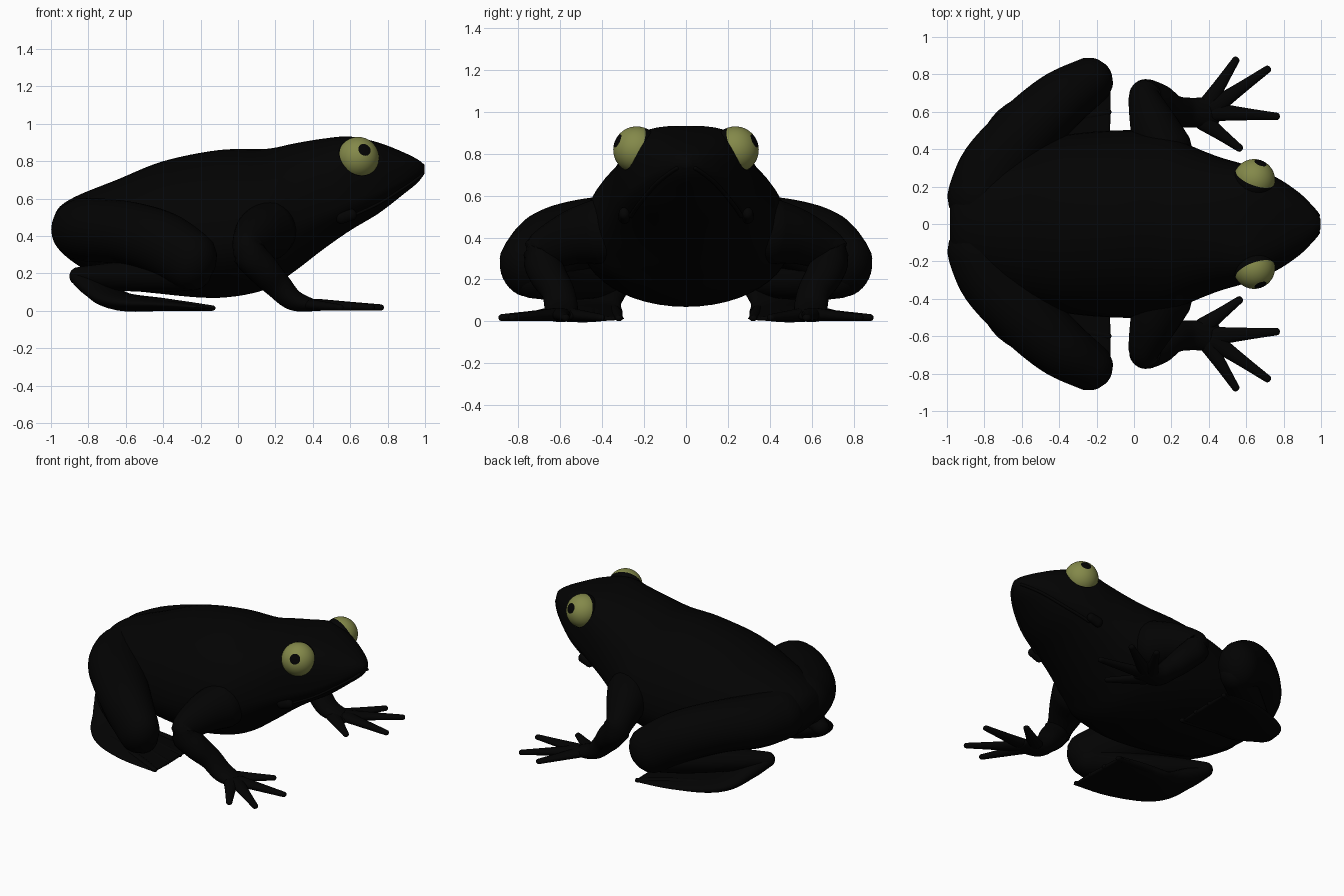
import bpy
import bmesh
import math
from mathutils import Vector

default_cube = bpy.data.objects.get("Cube")
if default_cube:
    bpy.data.objects.remove(default_cube, do_unlink=True)

SIDES = 28
UP = Vector((0, 0, 1))


def make_material(name, color):
    material = bpy.data.materials.new(name)
    material.use_nodes = True
    material.diffuse_color = color
    material.node_tree.nodes["Principled BSDF"].inputs["Base Color"].default_value = color
    return material


SKIN = make_material("black skin", (0.0008, 0.0008, 0.0008, 1))
IRIS = make_material("olive iris", (0.23, 0.25, 0.068, 1))


def add_object(name, bm, materials):
    """Turn a bmesh into a smooth shaded object."""
    bmesh.ops.recalc_face_normals(bm, faces=bm.faces)
    for face in bm.faces:
        face.smooth = True
    mesh = bpy.data.meshes.new(name)
    bm.to_mesh(mesh)
    bm.free()
    for material in materials:
        mesh.materials.append(material)
    obj = bpy.data.objects.new(name, mesh)
    bpy.context.collection.objects.link(obj)
    return obj


def spline(stations, steps):
    """Interpolate rows of values smoothly."""
    rows = [Vector(s) for s in stations]
    result = []
    for i in range(len(rows) - 1):
        a, b = rows[max(i - 1, 0)], rows[i]
        c, d = rows[i + 1], rows[min(i + 2, len(rows) - 1)]
        for k in range(steps):
            t = k / steps
            result.append(b + (c - a) * (t / 2)
                          + (a * 2 - b * 5 + c * 4 - d) * (t * t / 2)
                          + (b * 3 - a - c * 3 + d) * (t ** 3 / 2))
    return result + [rows[-1]]


def skin(name, rings):
    """Join rings of points into a closed surface."""
    bm = bmesh.new()
    loops = [[bm.verts.new(p) for p in ring] for ring in rings]
    for a, b in zip(loops, loops[1:]):
        for i in range(len(a)):
            j = (i + 1) % len(a)
            bm.faces.new((a[i], a[j], b[j], b[i]))
    bm.faces.new(loops[0])
    bm.faces.new(loops[-1])
    return add_object(name, bm, [SKIN])


def limb(name, stations, side=1, steps=6):
    """Round-ended tube; each station is x, y, z, side radius, upright radius."""
    rows = [(Vector((r[0], r[1] * side, r[2])), r[3], r[4])
            for r in spline(stations, steps)]
    frames = []
    for i, (point, wide, tall) in enumerate(rows):
        along = (rows[min(i + 1, len(rows) - 1)][0] - rows[max(i - 1, 0)][0]).normalized()
        across = along.cross(UP).normalized()
        frames.append((point, wide, tall, along, across, across.cross(along)))

    def cap(frame, sign):
        point, wide, tall, along, across, upright = frame
        angles = [math.radians(a) for a in (20, 40, 60, 78)]
        return [(point + along * (sign * min(wide, tall) * math.sin(a)),
                 wide * math.cos(a), tall * math.cos(a), along, across, upright)
                for a in angles]

    frames = cap(frames[0], -1)[::-1] + frames + cap(frames[-1], 1)
    rings = []
    for point, wide, tall, _, across, upright in frames:
        turns = [math.tau * k / SIDES for k in range(SIDES)]
        rings.append([point + across * (wide * math.cos(t)) + upright * (tall * math.sin(t))
                      for t in turns])
    return skin(name, rings)


# Body and head: x, belly z, widest z, back z, half width, upper roundness
BODY = spline([
    (-0.985, 0.38, 0.44, 0.50, 0.10, 2),
    (-0.95, 0.32, 0.43, 0.56, 0.20, 2),
    (-0.85, 0.24, 0.41, 0.62, 0.29, 2),
    (-0.65, 0.13, 0.38, 0.70, 0.39, 2),
    (-0.40, 0.09, 0.37, 0.80, 0.47, 2),
    (-0.10, 0.07, 0.38, 0.86, 0.50, 1.9),
    (0.15, 0.115, 0.42, 0.866, 0.49, 1.9),
    (0.30, 0.21, 0.47, 0.895, 0.42, 2.1),
    (0.45, 0.325, 0.53, 0.92, 0.36, 2.5),
    (0.60, 0.43, 0.59, 0.932, 0.315, 3.2),
    (0.75, 0.52, 0.64, 0.90, 0.255, 3),
    (0.88, 0.62, 0.70, 0.85, 0.17, 2.5),
    (0.96, 0.685, 0.74, 0.81, 0.09, 2.2),
    (0.998, 0.735, 0.755, 0.78, 0.025, 2)], 6)


def body_ring(row, count=48):
    x, low, middle, high, width, power = row
    ring = []
    for k in range(count):
        c, s = math.cos(math.tau * k / count), math.sin(math.tau * k / count)
        p = 2 / power if s > 0 else 1
        height = high - middle if s > 0 else middle - low
        y = width * math.copysign(abs(c) ** p, c)
        ring.append(Vector((x, y, middle + height * math.copysign(abs(s) ** p, s))))
    return ring


skin("body", [body_ring(row) for row in BODY])


# Lip line follows the lower half of the head
def lip_point(row, lift):
    x, low, middle, high, width, _ = row
    z = low + (middle - low) * lift
    return (x, width * math.sqrt(max(0, 1 - (1 - lift) ** 2)), z, 0.011, 0.009)


lips = [lip_point(row, 0.45) for row in BODY if 0.58 < row[0] < 0.985]

THIGH = [(-0.82, 0.14, 0.435, 0.18, 0.17), (-0.745, 0.30, 0.43, 0.185, 0.172),
         (-0.58, 0.49, 0.415, 0.175, 0.168), (-0.40, 0.655, 0.36, 0.16, 0.17),
         (-0.25, 0.755, 0.268, 0.133, 0.16)]
SHIN = [(-0.24, 0.73, 0.21, 0.10, 0.10), (-0.42, 0.61, 0.19, 0.10, 0.09),
        (-0.65, 0.44, 0.185, 0.085, 0.075), (-0.85, 0.30, 0.185, 0.055, 0.05)]
FOOT = [(-0.845, 0.31, 0.175, 0.055, 0.045), (-0.76, 0.38, 0.12, 0.10, 0.055),
        (-0.62, 0.47, 0.05, 0.18, 0.05), (-0.38, 0.53, 0.033, 0.225, 0.033),
        (-0.14, 0.53, 0.013, 0.235, 0.013)]
ARM = [(0.16, 0.40, 0.43, 0.15, 0.16), (0.10, 0.54, 0.40, 0.125, 0.13),
       (0.055, 0.69, 0.32, 0.08, 0.095), (0.13, 0.66, 0.225, 0.09, 0.085),
       (0.21, 0.61, 0.14, 0.08, 0.072), (0.30, 0.595, 0.056, 0.08, 0.056),
       (0.435, 0.605, 0.025, 0.075, 0.025)]
FINGERS = [((0.37, 0.55), (0.565, 0.405)), ((0.43, 0.60), (0.763, 0.575)),
           ((0.42, 0.62), (0.715, 0.828)), ((0.38, 0.62), (0.545, 0.877))]
TOE_TIPS = [0.32, 0.46, 0.60, 0.74]
EYE_RADIUS = 0.112


def add_eye(name, side):
    """Sphere with its pole along the gaze: pupil disc, iris, then eyelid skin behind."""
    bm = bmesh.new()
    bmesh.ops.create_uvsphere(bm, u_segments=32, v_segments=40, radius=EYE_RADIUS)
    for face in bm.faces:
        height = face.calc_center_median().z / EYE_RADIUS
        face.material_index = 0 if 0.12 < height < 0.95 else 1
    eye = add_object(name, bm, [IRIS, SKIN])
    eye.location = (0.642, 0.235 * side, 0.818)
    gaze = Vector((0.32, 0.85 * side, 0.4))
    eye.rotation_mode = "QUATERNION"
    eye.rotation_quaternion = gaze.to_track_quat("Z", "Y")


for label, side in (("left", 1), ("right", -1)):
    # Hind leg, folded over a broad webbed foot
    limb(label + "_thigh", THIGH, side)
    limb(label + "_shin", SHIN, side)
    limb(label + "_hind_foot", FOOT, side)
    for n, tip in enumerate(TOE_TIPS, 1):
        root = 0.47 + (tip - 0.53) * 0.6
        limb(f"{label}_toe_{n}", [(-0.58, root, 0.055, 0.03, 0.025),
                                  (-0.36, (root + tip) / 2, 0.038, 0.028, 0.024),
                                  (-0.135, tip, 0.015, 0.018, 0.014)], side)
    # Front leg and spread fingers
    limb(label + "_front_leg", ARM, side)
    for n, (root, tip) in enumerate(FINGERS, 1):
        middle = [(a + b) / 2 for a, b in zip(root, tip)]
        limb(f"{label}_finger_{n}", [(*root, 0.033, 0.05, 0.031),
                                     (*middle, 0.025, 0.033, 0.024),
                                     (*tip, 0.018, 0.02, 0.017)], side)
    # Face
    add_eye(label + "_eye", side)
    limb(label + "_lip", lips, side, 2)
    limb(label + "_mouth_corner", [(0.55, 0.295, 0.50, 0.03, 0.035),
                                   (0.61, 0.295, 0.515, 0.025, 0.03)], side)
